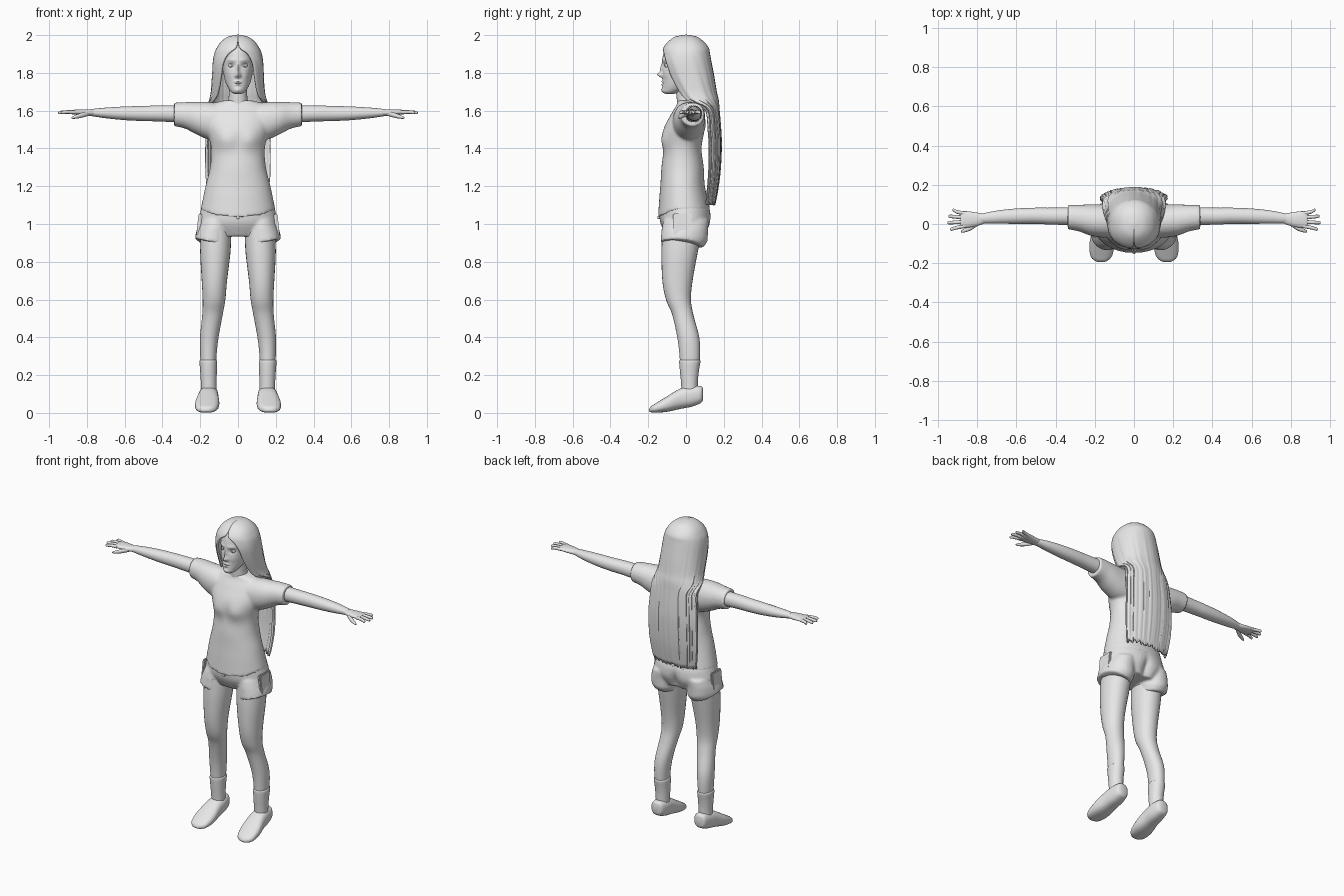
import bpy, bmesh, math, random
from mathutils import Vector

random.seed(4)
if "Cube" in bpy.data.objects:
    bpy.data.objects.remove(bpy.data.objects["Cube"], do_unlink=True)

clay = bpy.data.materials.new("light_grey")
clay.use_nodes = True
clay.diffuse_color = (.8, .8, .8, 1)
clay.node_tree.nodes["Principled BSDF"].inputs["Base Color"].default_value = (.8, .8, .8, 1)


def spline(rows, steps):
    """Smoothly interpolate a short list of cross-section rows."""
    out = []
    for i in range(len(rows) - 1):
        a, b, c, d = (rows[max(i - 1, 0)], rows[i], rows[i + 1], rows[min(i + 2, len(rows) - 1)])
        for k in range(steps):
            t = k / steps
            out.append([q + .5 * t * (r - p + t * (2 * p - 5 * q + 4 * r - s + t * (3 * (q - r) + s - p)))
                        for p, q, r, s in zip(a, b, c, d)])
    return out + [list(rows[-1])]


def power(value, p):
    return math.copysign(abs(value) ** p, value)


def loft(bm, rows, axis="z", side=1, steps=5, count=28, p=.95):
    """Skin capped rings (position, centre, centre, radius, radius) along an axis."""
    rings = []
    for pos, c, d, r, q in spline(rows, steps):
        ring = []
        for k in range(count):
            a = math.tau * k / count
            u, w = c + r * power(math.sin(a), p), d - q * power(math.cos(a), p)
            point = {"x": (pos, u, w), "y": (u, pos, w), "z": (u, w, pos)}[axis]
            ring.append(bm.verts.new((point[0] * side, point[1], point[2])))
        rings.append(ring)
    for lower, upper in zip(rings, rings[1:]):
        for k in range(count):
            n = (k + 1) % count
            bm.faces.new((lower[k], lower[n], upper[n], upper[k]))
    bm.faces.new(rings[0])
    bm.faces.new(rings[-1])
    return [v for ring in rings for v in ring]


def bump(verts, x, z, width, height, depth, facing=-1):
    """Push a soft symmetric swelling out of the front or back."""
    for v in verts:
        if (v.co.y + .01) * facing > 0:
            reach = ((abs(v.co.x) - x) / width) ** 2 + ((v.co.z - z) / height) ** 2
            v.co.y += facing * depth * math.exp(-reach)


def finish(name, bm, mirror=False, voxel=0, solid=0):
    bmesh.ops.recalc_face_normals(bm, faces=bm.faces)
    mesh = bpy.data.meshes.new(name)
    bm.to_mesh(mesh)
    bm.free()
    mesh.materials.append(clay)
    obj = bpy.data.objects.new(name, mesh)
    bpy.context.collection.objects.link(obj)
    bpy.ops.object.select_all(action="DESELECT")
    obj.select_set(True)
    bpy.context.view_layer.objects.active = obj
    bpy.ops.object.shade_smooth_by_angle(angle=math.radians(50))
    if mirror:
        obj.modifiers.new("mirror", "MIRROR").use_mirror_merge = False
    if solid:
        mod = obj.modifiers.new("thickness", "SOLIDIFY")
        mod.thickness, mod.offset = solid, 0
    if voxel:
        mod = obj.modifiers.new("blend", "REMESH")
        mod.mode, mod.voxel_size, mod.use_smooth_shade = "VOXEL", voxel, True
        mod = obj.modifiers.new("relax", "SMOOTH")
        mod.factor, mod.iterations = .5, 4
    return obj


def part(name, rows, axis="z", mirror=True, **options):
    bm = bmesh.new()
    loft(bm, rows, axis, **options)
    return finish(name, bm, mirror)


# Shirt: torso with bust, dipping hem and wide short sleeves
bm = bmesh.new()
torso = loft(bm, [(1.075, 0, -.01, .198, .138), (1.2, 0, -.018, .172, .118), (1.3, 0, -.018, .148, .112),
                  (1.4, 0, -.018, .142, .1), (1.5, 0, -.01, .165, .108), (1.58, 0, .01, .18, .09),
                  (1.63, 0, .02, .15, .07), (1.655, 0, .015, .07, .06)], count=48)
bump(torso, .065, 1.44, .055, .05, .018)
for v in torso:
    if v.co.z < 1.15:
        v.co.z -= max(0, -v.co.y - .06) * (1.15 - v.co.z) * 6
for side in (1, -1):
    loft(bm, [(.05, .015, 1.53, .09, .1), (.15, .015, 1.545, .085, .1), (.22, .02, 1.56, .08, .086),
              (.28, .03, 1.575, .068, .07), (.338, .035, 1.58, .062, .062)], "x", side)
finish("shirt", bm, voxel=.008)

# Shorts: hips and two flared leg openings
bm = bmesh.new()
hips = loft(bm, [(.935, 0, 0, .14, .1), (1, 0, -.002, .205, .132), (1.06, 0, -.005, .2, .136),
                 (1.1, 0, -.01, .19, .128)], count=48)
for side in (1, -1):
    leg = loft(bm, [(.915, .138, -.022, .09, .113), (.96, .13, -.008, .09, .123),
                    (1.02, .115, 0, .085, .12)], side=side)
    for v in leg:
        if v.co.z < .96:
            v.co.z += (abs(v.co.x) - .19) * .2 - max(0, v.co.y) * .3
    hips += leg
bump(hips, 0, .98, .025, .06, -.025, facing=1)
finish("shorts", bm, voxel=.008)

# Cargo pockets, fly button
bm = bmesh.new()
bmesh.ops.create_cube(bm, size=1)
for v in bm.verts:
    v.co = Vector((.205 + .02 * v.co.x - .012 * v.co.z, -.02 + .1 * v.co.y, .995 + .12 * v.co.z))
bmesh.ops.bevel(bm, geom=bm.edges[:], offset=.006, segments=2, affect="EDGES")
finish("side_pockets", bm, mirror=True)
part("fly_button", [(-.15, 0, 1.035, .008, .008), (-.13, 0, 1.035, .01, .01)], "y", False, steps=1)

# Legs, socks, shoes
part("legs", [(.97, .115, -.02, .08, .105), (.85, .12, -.034, .08, .096), (.7, .125, -.045, .067, .08),
              (.6, .127, -.04, .06, .066), (.52, .135, -.017, .054, .056), (.4, .152, .012, .049, .058),
              (.3, .157, .02, .043, .054), (.2, .155, .018, .038, .047), (.1, .155, .02, .036, .042)])
part("socks", [(.1, .155, .02, .04, .042), (.15, .155, .018, .041, .043), (.22, .156, .018, .044, .05),
               (.27, .157, .02, .047, .056), (.28, .157, .02, .042, .052)])
part("shoes", [(.09, .155, .1, .02, .03), (.078, .155, .097, .04, .045), (.03, .155, .088, .05, .055),
               (-.03, .158, .075, .055, .054), (-.1, .163, .047, .064, .041), (-.16, .167, .026, .056, .025),
               (-.185, .168, .019, .036, .016), (-.195, .168, .015, .012, .006)], "y", p=.8)

# Arms
part("arms", [(.28, .04, 1.582, .046, .046), (.42, .04, 1.585, .043, .042), (.5, .042, 1.585, .041, .04),
              (.6, .04, 1.586, .039, .036), (.7, .035, 1.588, .033, .028), (.78, .028, 1.59, .024, .018)], "x")

# Hands: palm, four fingers and a thumb
bm = bmesh.new()
loft(bm, [(.76, .028, 1.59, .024, .017), (.8, .024, 1.59, .034, .017), (.85, .023, 1.592, .042, .014),
          (.88, .022, 1.592, .042, .011), (.886, .022, 1.592, .038, .006)], "x")
for y, tip in ((.054, .926), (.033, .947), (.011, .952), (-.011, .938)):
    spread = (y - .02) * .25
    loft(bm, [(.865, y, 1.592, .01, .01), (.905, y + spread, 1.593, .0095, .0095),
              (tip - .006, y + 2 * spread, 1.59, .008, .008), (tip, y + 2 * spread, 1.589, .003, .003)],
         "x", count=12, steps=3)
loft(bm, [(.79, .008, 1.586, .012, .013), (.83, -.018, 1.575, .013, .013), (.865, -.033, 1.566, .01, .009),
          (.882, -.038, 1.562, .004, .004)], "x", count=12)
finish("hands", bm, mirror=True)

# Neck, and head with a sculpted face
part("neck", [(1.6, 0, .015, .07, .06), (1.645, 0, .008, .054, .056), (1.69, 0, 0, .048, .05),
              (1.75, 0, 0, .048, .05)], mirror=False)
bm = bmesh.new()
head = loft(bm, [(1.688, 0, -.085, .015, .02), (1.697, 0, -.08, .034, .042), (1.72, 0, -.058, .052, .066),
                 (1.76, 0, -.035, .069, .088), (1.82, 0, -.018, .08, .106), (1.88, 0, -.01, .085, .114),
                 (1.94, 0, -.005, .078, .1), (1.98, 0, 0, .045, .055)], steps=9, count=96, p=1)
for x, z, width, height, depth in (
        (0, 1.79, .011, .013, .028),      # nose tip
        (0, 1.82, .008, .025, .013),      # nose bridge
        (.012, 1.784, .006, .007, .009),  # nostrils
        (.034, 1.84, .018, .012, -.011),  # eye sockets
        (.034, 1.868, .025, .008, .005),  # brows
        (.045, 1.79, .02, .02, .004),     # cheeks
        (0, 1.753, .017, .005, .008),     # upper lip
        (0, 1.738, .014, .005, .008),     # lower lip
        (0, 1.7455, .022, .002, -.005),   # mouth line
        (0, 1.71, .018, .012, .007)):     # chin
    bump(head, x, z, width, height, depth)
finish("head", bm)

# Eyes with iris plates
bm = bmesh.new()
ball = bmesh.ops.create_uvsphere(bm, u_segments=24, v_segments=16, radius=.016)["verts"]
bmesh.ops.translate(bm, verts=ball, vec=(.034, -.097, 1.84))
loft(bm, [(-.115, .034, 1.84, .005, .005), (-.108, .034, 1.84, .007, .007)], "y", steps=1, count=16)
finish("eyes", bm, mirror=True)

# Long hair: one sheet open around the face (height, centre y, radii, opening in degrees)
locks = [random.uniform(-1, 1) for _ in range(73)]
bm = bmesh.new()
rows = []
for z, cy, rx, ry, opening in spline([
        (1.995, 0, .004, .004, 0), (1.985, 0, .05, .055, 0), (1.96, 0, .085, .09, 1),
        (1.93, 0, .106, .114, 6), (1.9, 0, .119, .12, 25), (1.85, .004, .127, .125, 38),
        (1.78, .02, .131, .122, 43), (1.7, .045, .136, .11, 50), (1.655, .065, .145, .1, 60),
        (1.6, .095, .158, .075, 95), (1.5, .108, .166, .07, 96), (1.4, .115, .17, .066, 96),
        (1.25, .112, .168, .06, 96), (1.11, .1, .15, .05, 96)], 4):
    start, row = math.radians(max(opening, 0)), []
    for k, lock in enumerate(locks):
        a = start + (math.tau - 2 * start) * k / (len(locks) - 1)
        wave = 1 + .035 * lock * min(1, max(0, (1.95 - z) * 2))
        tip = lock * .012 if z < 1.12 else 0
        row.append(bm.verts.new((rx * wave * math.sin(a), cy - ry * wave * power(math.cos(a), .85), z + tip)))
    rows.append(row)
for upper, lower in zip(rows, rows[1:]):
    for k in range(len(locks) - 1):
        bm.faces.new((upper[k], upper[k + 1], lower[k + 1], lower[k]))
bm.faces.new(rows[0])
finish("hair", bm, solid=.014)
